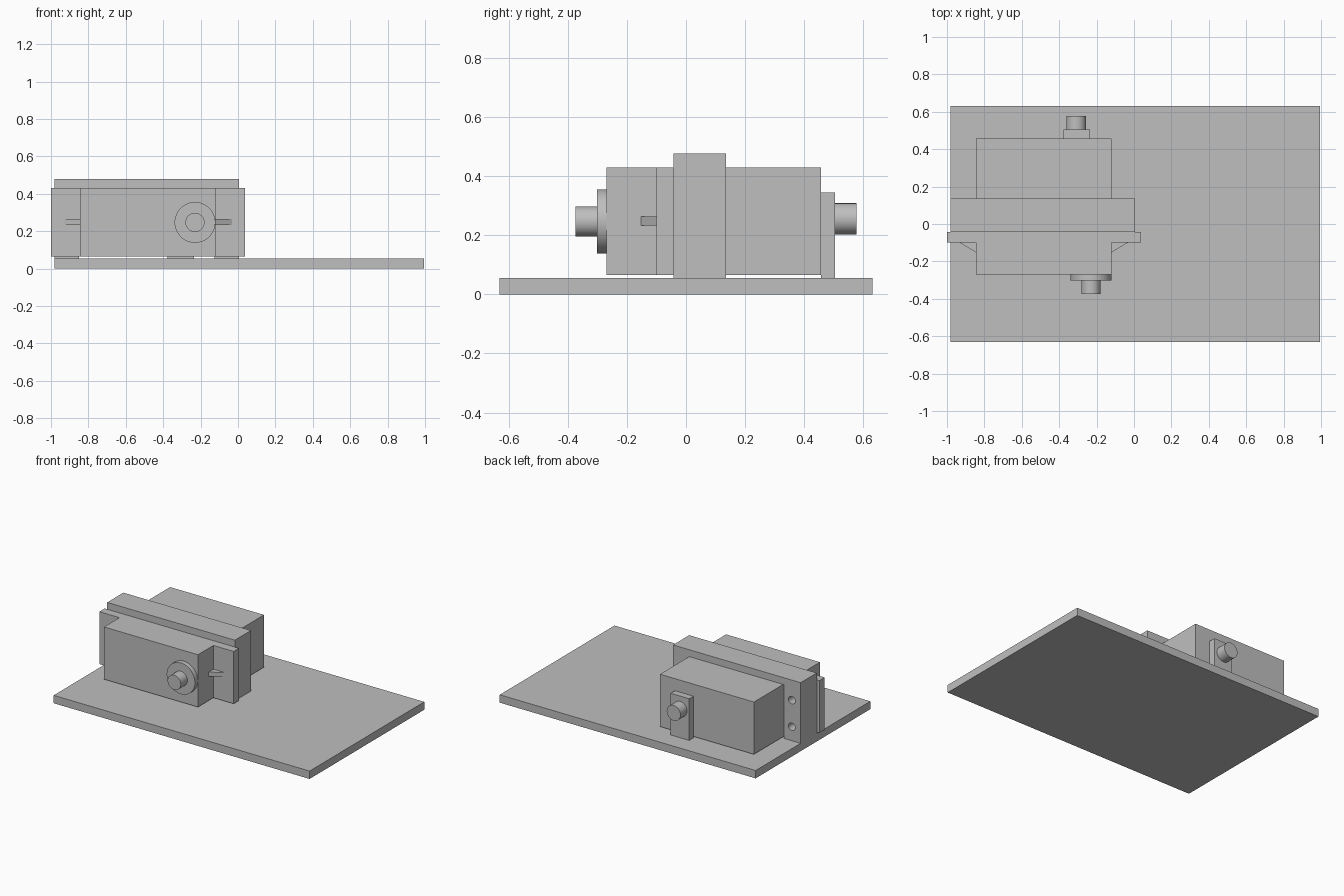
import bpy
import bmesh
from mathutils import Matrix, Vector

if "Cube" in bpy.data.objects:
    bpy.data.objects.remove(bpy.data.objects["Cube"], do_unlink=True)

grey = bpy.data.materials.new("plain_grey")
grey.use_nodes = True
grey.diffuse_color = (0.52, 0.52, 0.52, 1)
grey.node_tree.nodes["Principled BSDF"].inputs["Base Color"].default_value = grey.diffuse_color


def finish(name, bm):
    bmesh.ops.recalc_face_normals(bm, faces=bm.faces)
    mesh = bpy.data.meshes.new(name)
    bm.to_mesh(mesh)
    bm.free()
    mesh.materials.append(grey)
    ob = bpy.data.objects.new(name, mesh)
    bpy.context.collection.objects.link(ob)
    return ob


def box(name, x, y, z):
    bm = bmesh.new()
    mid = Vector([sum(r) / 2 for r in (x, y, z)])
    size = [r[1] - r[0] for r in (x, y, z)]
    bmesh.ops.create_cube(bm, size=1, matrix=Matrix.Translation(mid) @ Matrix.Diagonal((*size, 1)))
    return finish(name, bm)


def prism(name, outline, axis, start, end):
    """Extrude a closed outline of points along y (axis 1) or z (axis 2)."""
    bm = bmesh.new()
    place = (lambda a, b: (a, start, b)) if axis == 1 else (lambda a, b: (a, b, start))
    face = bm.faces.new([bm.verts.new(place(a, b)) for a, b in outline])
    out = bmesh.ops.extrude_face_region(bm, geom=[face])
    move = Vector((0, 0, 0))
    move[axis] = end - start
    bmesh.ops.translate(bm, verts=[v for v in out["geom"] if isinstance(v, bmesh.types.BMVert)], vec=move)
    return finish(name, bm)


def cylinder(name, x, z, radius, y):
    """Smooth round part lying along y."""
    bm = bmesh.new()
    place = Matrix.Translation((x, sum(y) / 2, z)) @ Matrix.Rotation(1.5708, 4, "X")
    bmesh.ops.create_cone(bm, cap_ends=True, segments=48, radius1=radius, radius2=radius,
                          depth=y[1] - y[0], matrix=place)
    ob = finish(name, bm)
    for o in bpy.context.selected_objects:
        o.select_set(False)
    ob.select_set(True)
    bpy.context.view_layer.objects.active = ob
    bpy.ops.object.shade_smooth_by_angle()
    return ob


BODY = (-0.845, -0.12)
HEIGHT = (0.065, 0.43)
PLATE_TOP = 0.055

# Base plate
box("base_plate", (-0.98, 0.995), (-0.632, 0.632), (0, PLATE_TOP))

# Bracket: upside-down U around the motor body
left, right, top = -0.98, 0.005, 0.478
arch = [(left, PLATE_TOP), (left, top), (right, top), (right, PLATE_TOP),
        (BODY[1] - 0.005, PLATE_TOP), (BODY[1] - 0.005, HEIGHT[1]),
        (BODY[0] - 0.005, HEIGHT[1]), (BODY[0] - 0.005, PLATE_TOP)]
bracket = prism("bracket", arch, 1, -0.042, 0.136)

# Screw holes through both bracket legs
for side, x in (("right", -0.912), ("left", -0.058)):
    for level, z in (("lower", 0.153), ("upper", 0.338)):
        cutter = cylinder(f"{side}_{level}_hole_cutter", x, z, 0.026, (-0.1, 0.2))
        cutter.hide_render = True
        cutter.hide_set(True)
        cutter.display_type = "WIRE"
        cut = bracket.modifiers.new(cutter.name, "BOOLEAN")
        cut.operation = "DIFFERENCE"
        cut.solver = "EXACT"
        cut.object = cutter

# Motor body with its mounting flange
box("motor_body", BODY, (-0.27, 0.458), HEIGHT)
box("mounting_flange", (-1.0, 0.037), (-0.1, -0.042), HEIGHT)

# Thin gussets between body and flange
for side, x, out in (("right", BODY[0], -1), ("left", BODY[1], 1)):
    prism(f"{side}_gusset", [(x, -0.1), (x, -0.152), (x + out * 0.087, -0.1)], 2, 0.234, 0.264)

# Front output disc and shaft
cylinder("front_disc", -0.23, 0.247, 0.109, (-0.302, -0.27))
cylinder("front_shaft", -0.23, 0.247, 0.051, (-0.375, -0.302))

# Rear support post and pivot pin
box("rear_support", (-0.378, -0.235), (0.458, 0.505), (PLATE_TOP, 0.346))
cylinder("rear_pin", -0.309, 0.256, 0.053, (0.505, 0.578))
